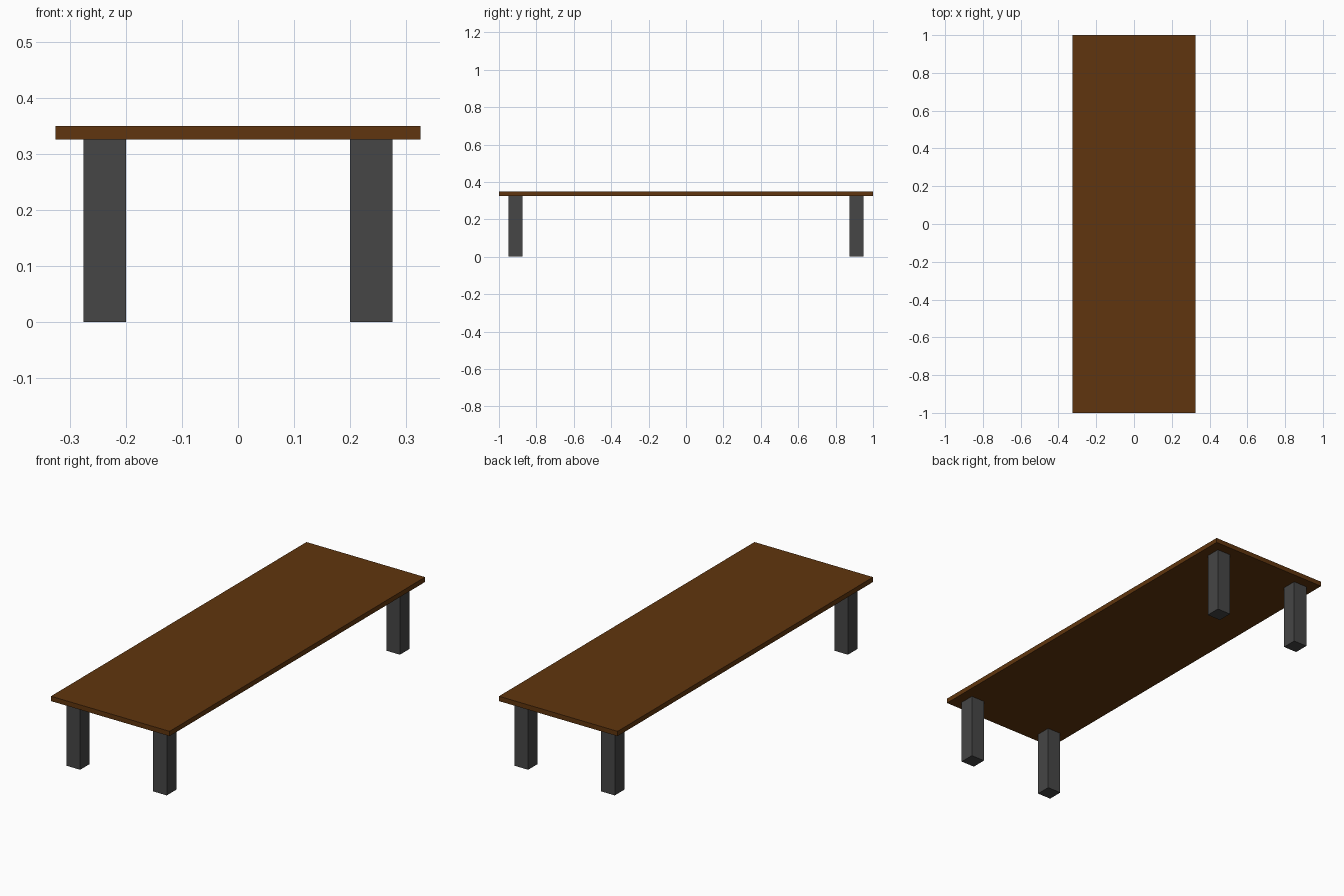
import bpy

if "Cube" in bpy.data.objects:
    bpy.data.objects.remove(bpy.data.objects["Cube"])


def material(name, color):
    mat = bpy.data.materials.new(name)
    mat.diffuse_color = (*color, 1.0)
    mat.use_nodes = True
    mat.node_tree.nodes["Principled BSDF"].inputs["Base Color"].default_value = mat.diffuse_color
    return mat


def box(name, low, high, mat):
    size = [h - l for l, h in zip(low, high)]
    center = [(l + h) / 2 for l, h in zip(low, high)]
    bpy.ops.mesh.primitive_cube_add(size=1, location=center)
    obj = bpy.context.object
    obj.name = name
    obj.scale = size
    bpy.ops.object.transform_apply(location=False, rotation=False, scale=True)
    obj.data.materials.append(mat)
    return obj


wood = material("brown wood", (0.117, 0.036, 0.0044))
metal = material("dark grey", (0.061, 0.061, 0.061))

# Table top
TOP_Z, UNDER_Z = 0.35, 0.326
box("table_top", (-0.325, -1, UNDER_Z), (0.325, 1, TOP_Z), wood)

# Four square legs, inset 0.05 from the edges
LEG = 0.075
for side, sx in (("left", -1), ("right", 1)):
    for end, sy in (("front", -1), ("back", 1)):
        cx, cy = sx * (0.275 - LEG / 2), sy * (0.95 - LEG / 2)
        box(f"{end}_{side}_leg",
            (cx - LEG / 2, cy - LEG / 2, 0),
            (cx + LEG / 2, cy + LEG / 2, UNDER_Z), metal)
